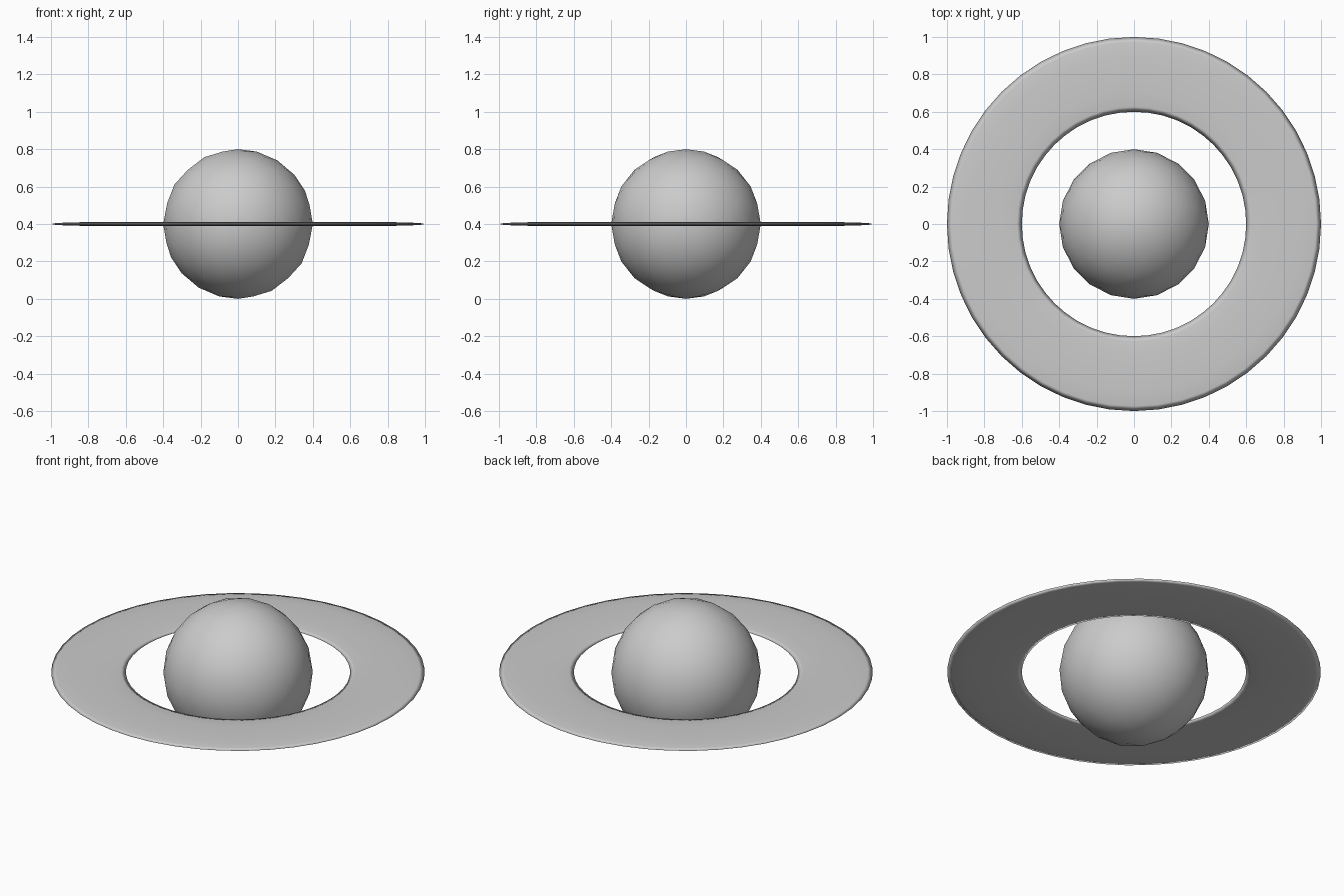
import bpy

if "Cube" in bpy.data.objects:
    bpy.data.objects.remove(bpy.data.objects["Cube"])

CENTRE = (0, 0, 0.4)

# Globe: smooth-shaded icosphere
bpy.ops.mesh.primitive_ico_sphere_add(subdivisions=3, radius=0.4, location=CENTRE)
globe = bpy.context.object
globe.name = "globe"
bpy.ops.object.shade_smooth()

# Ring: torus squashed to a thin disc around the globe
bpy.ops.mesh.primitive_torus_add(location=CENTRE, major_radius=0.8, minor_radius=0.2,
                                 major_segments=48, minor_segments=12)
ring = bpy.context.object
ring.name = "ring"
ring.scale.z = 0.05
bpy.ops.object.transform_apply(location=False, rotation=False, scale=True)
bpy.ops.object.shade_smooth()
